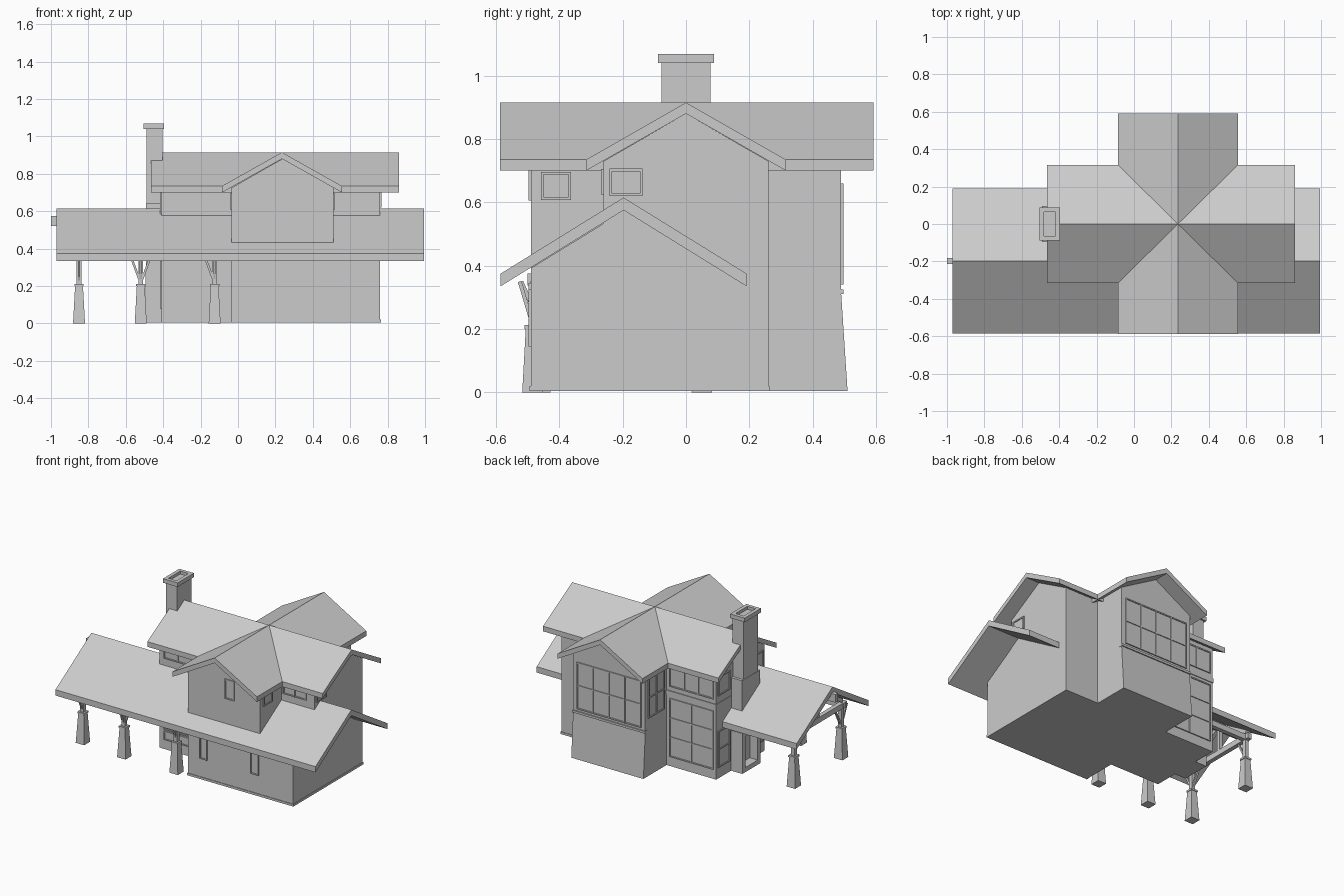
import bpy, bmesh, math
from mathutils import Vector

if "Cube" in bpy.data.objects:
    bpy.data.objects.remove(bpy.data.objects["Cube"])

GREY = bpy.data.materials.new("light_grey")
GREY.diffuse_color = (0.6, 0.6, 0.6, 1)
GREY.use_nodes = True
GREY.node_tree.nodes["Principled BSDF"].inputs["Base Color"].default_value = GREY.diffuse_color


def finish(bm, name):
    bmesh.ops.recalc_face_normals(bm, faces=bm.faces)
    me = bpy.data.meshes.new(name)
    bm.to_mesh(me)
    bm.free()
    me.materials.append(GREY)
    ob = bpy.data.objects.new(name, me)
    bpy.context.collection.objects.link(ob)
    return ob


def add_box(bm, x0, x1, y0, y1, z0, z1):
    vs = bmesh.ops.create_cube(bm, size=1)["verts"]
    for v in vs:
        v.co = Vector((x0 + (v.co.x + .5) * (x1 - x0),
                       y0 + (v.co.y + .5) * (y1 - y0),
                       z0 + (v.co.z + .5) * (z1 - z0)))


def box(name, *b):
    bm = bmesh.new()
    add_box(bm, *b)
    return finish(bm, name)


def prism(name, pts, a0, a1, axis):
    """Extrude a (u, z) profile along x or y."""
    bm = bmesh.new()
    put = (lambda u, z, a: (a, u, z)) if axis == "x" else (lambda u, z, a: (u, a, z))
    face = bm.faces.new([bm.verts.new(put(u, z, a0)) for u, z in pts])
    ext = bmesh.ops.extrude_face_region(bm, geom=[face])["geom"]
    shift = Vector(put(0, 0, a1 - a0))
    for v in ext:
        if isinstance(v, bmesh.types.BMVert):
            v.co += shift
    return finish(bm, name)


def roof(name, mid, half, eave, ridge, thick, a0, a1, axis):
    pts = [(mid - half, eave), (mid, ridge), (mid + half, eave),
           (mid + half, eave - thick), (mid, ridge - thick), (mid - half, eave - thick)]
    return prism(name, pts, a0, a1, axis)


def gable_block(name, mid, half, eave, peak, a0, a1, axis):
    pts = [(mid - half, 0.005), (mid + half, 0.005), (mid + half, eave),
           (mid, peak), (mid - half, eave)]
    return prism(name, pts, a0, a1, axis)


def window(name, axis, wall, out, u0, u1, z0, z1, cols=1, rows=1, w=0.008):
    """Thin pane with frame and glazing bars on a wall facing +-axis."""
    bm = bmesh.new()

    def plate(a, b, c, d, depth):
        lo, hi = sorted((wall - out * .004, wall + out * depth))
        add_box(bm, *((lo, hi, a, b) if axis == "x" else (a, b, lo, hi)), c, d)

    plate(u0, u1, z0, z1, 0.002)
    for i in range(cols + 1):
        u = u0 + (u1 - u0 - w) * i / cols
        plate(u, u + w, z0, z1, 0.008)
    for j in range(rows + 1):
        z = z0 + (z1 - z0 - w) * j / rows
        plate(u0, u1, z, z + w, 0.0075)
    return finish(bm, name)


def strut(name, p, q, w):
    """Square timber between two points."""
    p, q = Vector(p), Vector(q)
    bm = bmesh.new()
    bmesh.ops.create_cube(bm, size=1)
    for v in bm.verts:
        v.co = Vector((v.co.x * w, v.co.y * w, v.co.z * (q - p).length))
    ob = finish(bm, name)
    ob.rotation_mode = "QUATERNION"
    ob.rotation_quaternion = (q - p).to_track_quat("Z", "Y")
    ob.location = (p + q) / 2
    return ob


def recess(ob, normal, thick, depth):
    """Sink an opening into the face that looks along normal."""
    bm = bmesh.new()
    bm.from_mesh(ob.data)
    bm.normal_update()
    face = max(bm.faces, key=lambda f: f.normal.dot(Vector(normal)))
    bmesh.ops.inset_region(bm, faces=[face], thickness=thick)
    inner = bmesh.ops.extrude_face_region(bm, geom=[face])["geom"]
    for v in inner:
        if isinstance(v, bmesh.types.BMVert):
            v.co -= Vector(normal) * depth
    if face.is_valid:
        bm.faces.remove(face)
    bmesh.ops.recalc_face_normals(bm, faces=bm.faces)
    bm.to_mesh(ob.data)
    bm.free()


# House walls
gable_block("main_walls", 0, 0.26, 0.73, 0.88, -0.41, 0.76, "x")
gable_block("cross_wing_walls", 0.2375, 0.2725, 0.725, 0.88, -0.49, 0.49, "y")
prism("front_room_walls", [(-.49, .005), (-.2, .005), (-.2, .57), (-.49, .392)],
      0.5, 0.76, "x")
prism("rear_flared_base", [(.47, .005), (.51, .005), (.49, .31), (.47, .31)],
      -0.035, 0.51, "x")
box("rear_ledge", -0.038, 0.513, 0.47, 0.498, 0.31, 0.325)

# Base trim and corner boards
box("front_base_trim", -0.038, 0.764, -0.494, -0.48, 0.005, 0.02)
box("right_base_trim", 0.75, 0.764, -0.494, 0.264, 0.005, 0.02)
box("back_base_trim", 0.5, 0.764, 0.25, 0.264, 0.005, 0.02)
box("rear_left_band", -0.413, -0.03, 0.25, 0.265, 0.49, 0.52)
box("left_band", -0.414, -0.4, 0.1, 0.263, 0.49, 0.52)

# Roofs
roof("upper_main_roof", 0, 0.315, 0.735, 0.915, 0.035, -0.465, 0.86, "x")
roof("upper_cross_roof", 0.235, 0.32, 0.735, 0.915, 0.035, -0.588, 0.592, "y")
roof("lower_roof", -0.197, 0.388, 0.375, 0.615, 0.04, -0.97, 0.995, "x")

# Chimney with outdoor fireplace
box("chimney_shaft", -0.49, -0.405, -0.078, 0.078, 0.63, 1.045)
box("chimney_breast", -0.492, -0.4, -0.097, 0.097, 0.28, 0.64)
firebox = box("fireplace", -0.495, -0.4, -0.099, 0.099, 0.005, 0.28)
recess(firebox, (-1, 0, 0), 0.045, 0.06)
cap = box("chimney_cap", -0.505, -0.395, -0.088, 0.088, 1.04, 1.068)
recess(cap, (0, 0, 1), 0.034, 0.02)

# Porch piers, posts and braces
PIERS = [(-0.85, -0.46, (1, 1)), (-0.52, -0.485, (-1, 1)),
         (-0.125, -0.485, (-1, 0)), (-0.85, 0.05, (1, -1))]
for i, (x, y, _) in enumerate(PIERS, 1):
    bm = bmesh.new()
    bmesh.ops.create_cone(bm, cap_ends=True, segments=4, radius1=0.032 * 2 ** .5,
                          radius2=0.021 * 2 ** .5, depth=0.2)
    ob = finish(bm, f"pier_{i}")
    ob.location, ob.rotation_euler.z = (x, y, 0.1), math.pi / 4
    box(f"pier_cap_{i}", x - .025, x + .025, y - .025, y + .025, 0.2, 0.212)
    box(f"post_{i}", x - .013, x + .013, y - .013, y + .013, 0.21, 0.345)
for x, y, dx, dy in [(-.85, -.46, 0, .07), (-.85, -.46, 0, -.06), (-.52, -.485, -.05, 0),
                     (-.52, -.485, .05, 0), (-.52, -.485, 0, -.04), (-.125, -.485, -.05, 0),
                     (-.125, -.485, 0, -.04), (-.85, .05, 0, -.07)]:
    strut("brace", (x, y, 0.215), (x + dx, y + dy, 0.35), 0.012)

# Porch beams and gable truss
box("front_beam", -0.87, -0.03, -0.487, -0.457, 0.338, 0.375)
box("back_beam", -0.87, -0.4, 0.035, 0.065, 0.338, 0.375)
box("gable_beam", -0.865, -0.835, -0.5, 0.09, 0.338, 0.375)
box("ridge_beam", -1.0, -0.4, -0.213, -0.183, 0.52, 0.575)
box("king_post", -0.862, -0.838, -0.21, -0.186, 0.37, 0.56)
for y in (-.46, .066):
    strut("truss_rafter", (-.85, y, .39), (-.85, -.197, .553), 0.025)

# Front windows and patio glazing
window("front_window_left", "y", -0.49, -1, 0.055, 0.112, 0.145, 0.325)
window("front_window_right", "y", -0.49, -1, 0.44, 0.5, 0.145, 0.325)
window("front_gable_window", "y", -0.49, -1, 0.245, 0.317, 0.605, 0.74)
window("front_clerestory_left", "y", -0.26, -1, -0.375, -0.06, 0.625, 0.705, 3)
window("front_clerestory_right", "y", -0.26, -1, 0.525, 0.7, 0.625, 0.705, 2)
window("patio_upper_glazing", "y", -0.26, -1, -0.375, -0.06, 0.14, 0.32, 3)
window("patio_lower_glazing", "y", -0.26, -1, -0.375, -0.06, 0.07, 0.13, 3)

# Side windows
window("wing_side_window", "x", 0.51, 1, -0.458, -0.363, 0.608, 0.695)
window("right_gable_window", "x", 0.76, 1, -0.242, -0.138, 0.62, 0.706)
window("wing_left_window", "x", -0.035, -1, 0.29, 0.46, 0.4, 0.68, 2, 2)
window("wing_left_front_window", "x", -0.035, -1, -0.458, -0.363, 0.608, 0.695)
for s, n in ((1, "rear"), (-1, "front")):
    a, b = sorted((s * 0.115, s * 0.245))
    window(f"left_upper_window_{n}", "x", -0.41, -1, a, b, 0.57, 0.7)
    window(f"left_lower_window_{n}", "x", -0.41, -1, a, b, 0.08, 0.33, 1, 2)

# Back windows
window("back_large_window", "y", 0.49, 1, -0.005, 0.48, 0.34, 0.66, 4, 2)
window("back_upper_window", "y", 0.26, 1, -0.39, -0.06, 0.55, 0.7, 3)
window("back_lower_glazing", "y", 0.26, 1, -0.39, -0.06, 0.07, 0.47, 2, 3)
